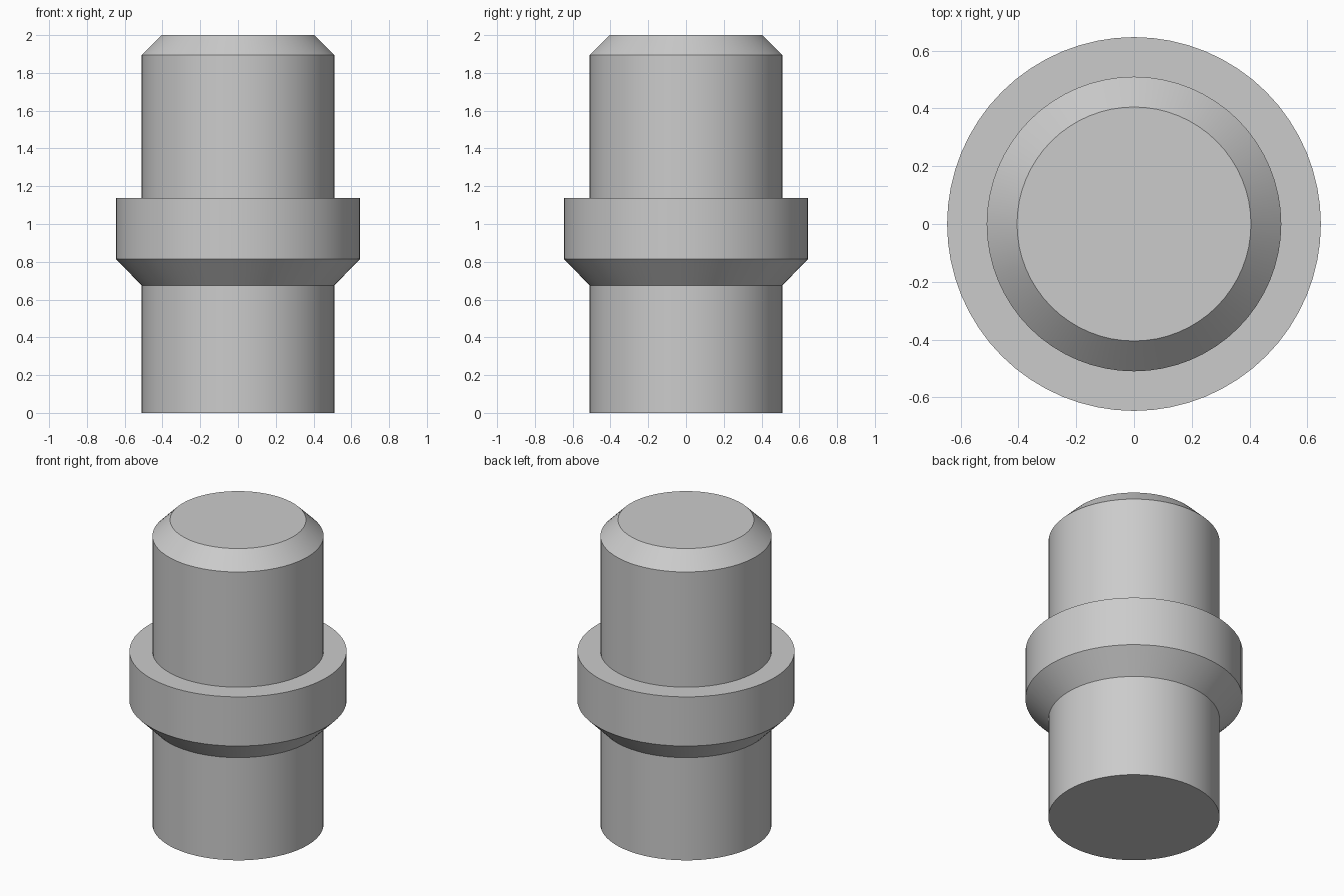
import bpy
import bmesh
import math

SEGMENTS = 64

cube = bpy.data.objects.get("Cube")
if cube:
    bpy.data.objects.remove(cube, do_unlink=True)

# Single plain grey material
grey = bpy.data.materials.new("plain grey")
grey.use_nodes = True
colour = (0.6, 0.6, 0.6, 1)
grey.diffuse_color = colour
grey.node_tree.nodes["Principled BSDF"].inputs["Base Color"].default_value = colour

# Half profile as (radius, height): shaft, flared collar, shaft, chamfered tip
profile = [(0.51, 0), (0.51, 0.675), (0.647, 0.815), (0.647, 1.138),
           (0.51, 1.138), (0.51, 1.895), (0.405, 2)]


def lathe(name, points, material):
    """Revolve a profile around z and cap both ends."""
    bm = bmesh.new()
    rings = []
    for radius, z in points:
        angles = [math.tau * i / SEGMENTS for i in range(SEGMENTS)]
        rings.append([bm.verts.new((radius * math.cos(a), radius * math.sin(a), z))
                      for a in angles])
    for low, high in zip(rings, rings[1:]):
        for i in range(SEGMENTS):
            j = (i + 1) % SEGMENTS
            bm.faces.new((low[i], low[j], high[j], high[i]))
    bm.faces.new(rings[0][::-1])
    bm.faces.new(rings[-1])
    mesh = bpy.data.meshes.new(name)
    bm.to_mesh(mesh)
    bm.free()
    mesh.materials.append(material)
    obj = bpy.data.objects.new(name, mesh)
    bpy.context.collection.objects.link(obj)
    return obj


# Stepped pin with collar, smooth round the sides and sharp at the steps
pin = lathe("collared_pin", profile, grey)
bpy.ops.object.select_all(action='DESELECT')
pin.select_set(True)
bpy.context.view_layer.objects.active = pin
bpy.ops.object.shade_smooth_by_angle(angle=math.radians(30))
